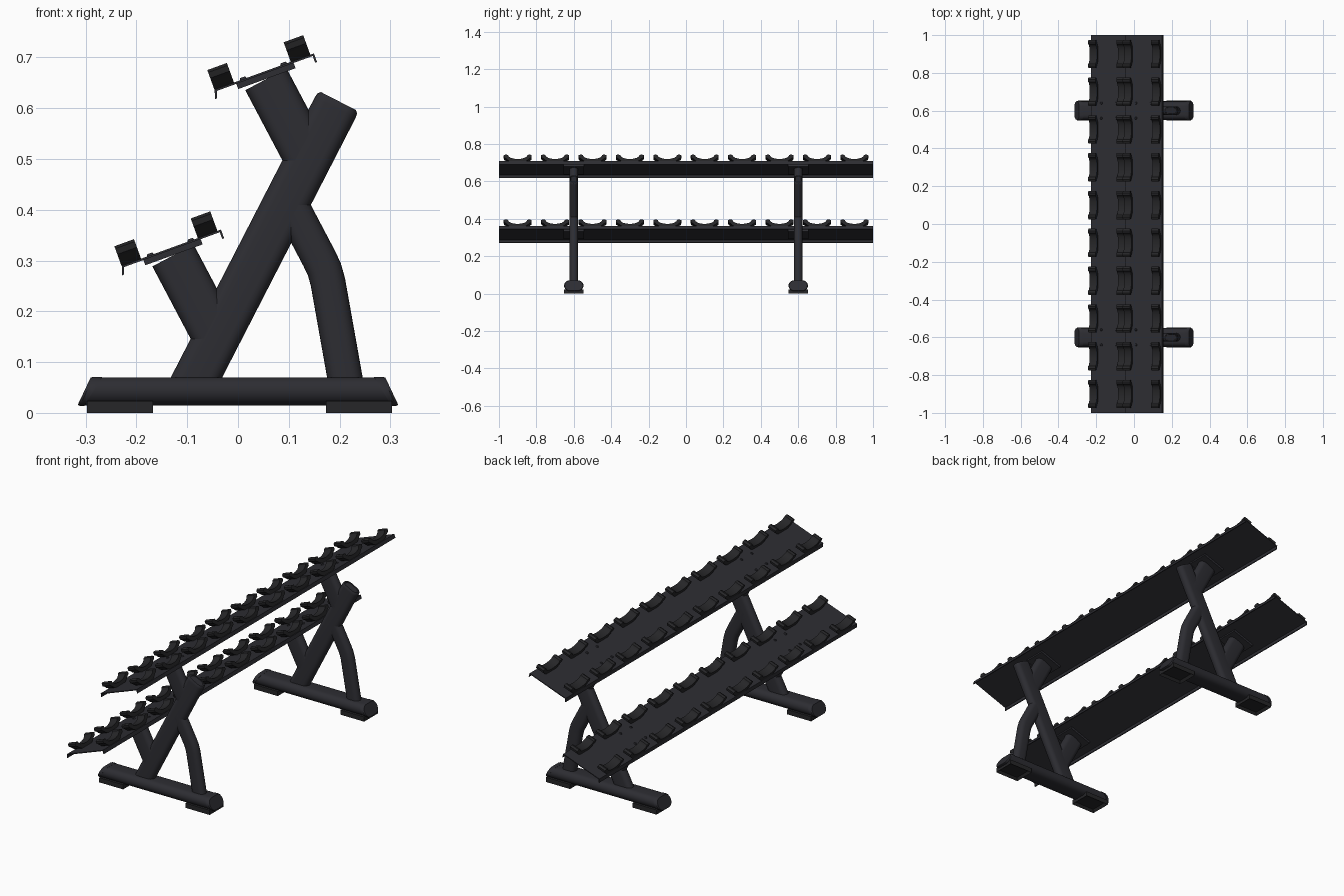
import bpy, bmesh, math
from mathutils import Vector, Matrix

cube = bpy.data.objects.get("Cube")
if cube:
    bpy.data.objects.remove(cube, do_unlink=True)


def material(name, rgb):
    m = bpy.data.materials.new(name)
    m.use_nodes = True
    m.diffuse_color = (*rgb, 1)
    m.node_tree.nodes["Principled BSDF"].inputs["Base Color"].default_value = (*rgb, 1)
    return m


STEEL = material("dark steel", (0.026, 0.026, 0.032))
RUBBER = material("black rubber", (0.019, 0.019, 0.021))


def finish(name, bm, mat, smooth=True):
    bmesh.ops.recalc_face_normals(bm, faces=bm.faces)
    me = bpy.data.meshes.new(name)
    bm.to_mesh(me)
    bm.free()
    me.materials.append(mat)
    ob = bpy.data.objects.new(name, me)
    bpy.context.collection.objects.link(ob)
    if smooth:
        bpy.ops.object.select_all(action='DESELECT')
        ob.select_set(True)
        bpy.context.view_layer.objects.active = ob
        bpy.ops.object.shade_smooth_by_angle(angle=math.radians(35))
    return ob


def loft(bm, rings):
    """Skin closed rings of points and cap both ends."""
    loops = [[bm.verts.new(p) for p in r] for r in rings]
    n = len(loops[0])
    for a, b in zip(loops, loops[1:]):
        for i in range(n):
            j = (i + 1) % n
            bm.faces.new((a[i], a[j], b[j], b[i]))
    bm.faces.new(loops[0])
    bm.faces.new(loops[-1])


def stadium(long, short, n=10):
    """Flat-sided oval outline with rounded ends."""
    r, h = short / 2, (long - short) / 2
    pts = []
    for side in (1, -1):
        for i in range(n + 1):
            a = math.pi * (i / n - 0.5)
            pts.append((side * (h + r * math.cos(a)), side * r * math.sin(a)))
    return pts


def oval_tube(name, path, y, width, thick=0.045, rounded=False):
    """Sweep an oval section along a path in the xz plane."""
    pts = [Vector((x, y, z)) for x, z in path]
    scales = [1] * len(pts)
    if rounded:
        d = (pts[-1] - pts[-2]).normalized()
        end = pts.pop()
        scales.pop()
        for back, s in ((0.014, 1), (0.005, 0.97), (0, 0.86), (0, 0.74), (0.003, 0.7)):
            pts.append(end - d * back)
            scales.append(s)
    rings = []
    for i, p in enumerate(pts):
        if rounded and i > 0:
            t = d
        else:
            ins = (p - pts[i - 1]).normalized() if i else Vector()
            out = (pts[i + 1] - p).normalized() if i < len(pts) - 1 else Vector()
            t = (ins + out).normalized()
        side = Vector((t.z, 0, -t.x))
        rings.append([p + side * a * scales[i] + Vector((0, b * scales[i], 0))
                      for a, b in stadium(width, thick)])
    bm = bmesh.new()
    loft(bm, rings)
    return finish(name, bm, STEEL)


def box(name, size, frame, mat):
    bm = bmesh.new()
    bmesh.ops.create_cube(bm, size=1, matrix=frame @ Matrix.Diagonal((*size, 1)))
    return finish(name, bm, mat, False)


def extrude_profile(name, profile, axis, half, frame, mat, smooth=False):
    """Extrude a 2D profile (a, height) along local x or y."""
    def at(a, v, e):
        return frame @ (Vector((a, e, v)) if axis == 'y' else Vector((e, a, v)))
    bm = bmesh.new()
    loft(bm, [[at(a, v, e) for a, v in profile] for e in (-half, half)])
    return finish(name, bm, mat, smooth)


def slanted_base(name, y):
    """Floor tube along x with raked end caps."""
    section = stadium(0.1, 0.055)
    z0 = 0.0425

    def ring(sign, reach, grow, rake):
        pts = []
        for a, b in section:
            b *= grow
            x = reach - rake * (b / 0.055 + 0.5)
            pts.append((sign * x, y + a * grow, z0 + b))
        return pts
    stations = [(0.302, 1, 0.034), (0.302, 1.04, 0.034), (0.311, 1.04, 0.026),
                (0.316, 0.97, 0.026), (0.316, 0.8, 0.026)]
    bm = bmesh.new()
    rings = [ring(-1, *s) for s in reversed(stations)] + [ring(1, *s) for s in stations]
    loft(bm, rings)
    return finish(name, bm, STEEL)


def foot_pad(name, x, y):
    """Floor pad, hollowed from underneath."""
    bm = bmesh.new()
    bmesh.ops.create_cube(bm, size=1, matrix=Matrix.Translation((x, y, 0.0115))
                          @ Matrix.Diagonal((0.13, 0.106, 0.023, 1)))
    bm.normal_update()
    bottom = [f for f in bm.faces if f.normal.z < -0.9]
    bmesh.ops.inset_region(bm, faces=bottom, thickness=0.014)
    for v in bottom[0].verts:
        v.co.z += 0.012
    return finish(name, bm, RUBBER, False)


# Saddle cradle outline: flat foot, flared wings, hollow top
half_outline = [(0.036, 0), (0.05, 0.007), (0.062, 0.018), (0.073, 0.024), (0.075, 0.036), (0.064, 0.041)]
hollow = [(0.052 * math.cos(math.pi * i / 8), 0.038 - 0.023 * math.sin(math.pi * i / 8))
          for i in range(9)]
cradle = half_outline + hollow + [(-a, v) for a, v in reversed(half_outline)]

# Tray section: thin sheet with folded lips
tray = [(-0.106, -0.018), (-0.1, 0), (0.108, 0), (0.108, -0.018),
        (0.104, -0.018), (0.104, -0.004), (-0.097, -0.004), (-0.102, -0.018)]

TILT = Matrix.Rotation(math.radians(-20), 4, 'Y')
for level, x, z in (("upper", 0.048, 0.671), ("lower", -0.135, 0.324)):
    frame = Matrix.Translation((x, 0, z)) @ TILT
    extrude_profile(level + "_tray", tray, 'y', 1.0, frame, STEEL)
    for row, u in (("left", 0.08), ("right", -0.08)):
        for i in range(10):
            spot = frame @ Matrix.Translation((u, 0.2 * i - 0.9, 0))
            extrude_profile(f"{level}_{row}_cradle_{i + 1}", cradle, 'x', 0.0205,
                            spot, RUBBER, True)

# Two end frames
for end, y in (("front", -0.6), ("back", 0.6)):
    slanted_base(end + "_base_tube", y)
    for side, x in (("left", 0.238), ("right", -0.232)):
        foot_pad(f"{end}_{side}_foot_pad", x, y)
    oval_tube(end + "_main_beam", [(-0.093, 0.048), (0.198, 0.614)], y, 0.09, rounded=True)
    oval_tube(end + "_rear_leg",
              [(0.099, 0.42), (0.16, 0.304), (0.17, 0.283), (0.177, 0.258), (0.214, 0.05)], y, 0.069)
    for level, dx, dz in (("upper", 0, 0), ("lower", -0.183, -0.347)):
        oval_tube(f"{end}_{level}_post", [(0.055 + dx, 0.657 + dz), (0.138 + dx, 0.5 + dz)],
                  y, 0.092)
        frame = Matrix.Translation((0.048 + dx, y, 0.671 + dz)) @ TILT
        box(f"{end}_{level}_mount_plate", (0.12, 0.11, 0.011),
            frame @ Matrix.Translation((0.004, 0, -0.0095)), STEEL)
        # Bolt heads on the tray
        for k, (u, w) in enumerate(((-0.04, -0.04), (-0.04, 0.04), (0.045, -0.04), (0.045, 0.04))):
            bm = bmesh.new()
            bmesh.ops.create_cone(bm, cap_ends=True, segments=12, radius1=0.007, radius2=0.005,
                                  depth=0.004, matrix=frame @ Matrix.Translation((u, w, 0.002)))
            finish(f"{end}_{level}_bolt_{k + 1}", bm, STEEL)
